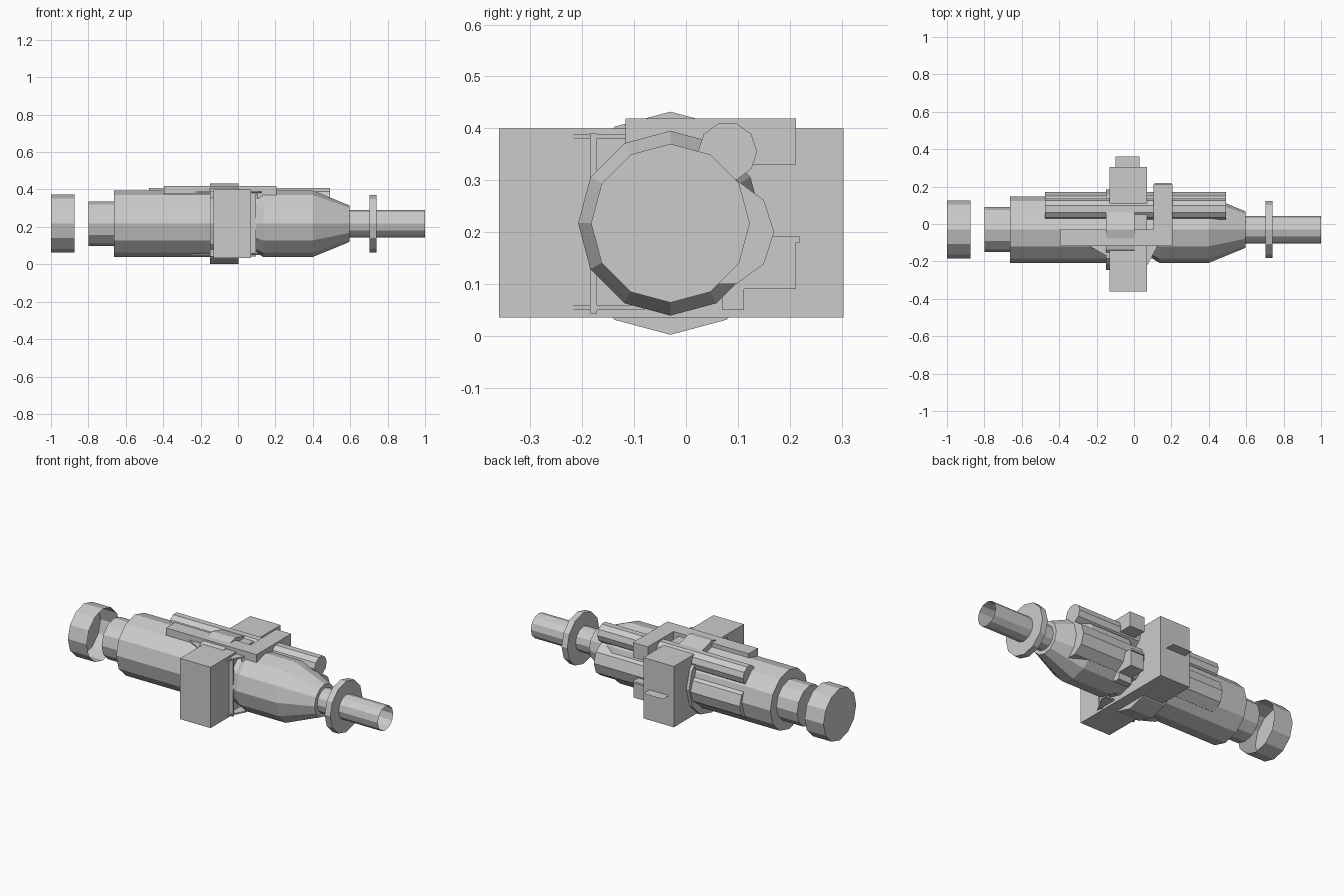
import bpy, bmesh, math

if "Cube" in bpy.data.objects:
    bpy.data.objects.remove(bpy.data.objects["Cube"])

CY, CZ = -0.03, 0.217   # main axis position


def make(name, verts, faces):
    me = bpy.data.meshes.new(name)
    me.from_pydata(verts, [], faces)
    bm = bmesh.new()
    bm.from_mesh(me)
    bmesh.ops.recalc_face_normals(bm, faces=bm.faces)
    bm.to_mesh(me)
    bm.free()
    ob = bpy.data.objects.new(name, me)
    bpy.context.collection.objects.link(ob)
    return ob


def lathe(name, profile, y=CY, z=CZ, n=12, start=True, end=True):
    """Faceted solid along x from (x, radius) pairs, with optional end caps."""
    verts, faces = [], []
    for x, r in profile:
        for i in range(n):
            a = 2 * math.pi * i / n
            verts.append((x, y + r * math.cos(a), z + r * math.sin(a)))
    for k in range(len(profile) - 1):
        for i in range(n):
            j = (i + 1) % n
            faces.append((k * n + i, k * n + j, k * n + n + j, k * n + n + i))
    if start:
        faces.append(tuple(range(n)))
    if end:
        faces.append(tuple(range(len(verts) - n, len(verts))))
    return make(name, verts, faces)


def prism(name, outline, z0, z1):
    """Extrude an xy outline between two heights."""
    n = len(outline)
    verts = [(x, y, z) for z in (z0, z1) for x, y in outline]
    faces = [tuple(range(n)), tuple(range(n, 2 * n))]
    faces += [(i, (i + 1) % n, n + (i + 1) % n, n + i) for i in range(n)]
    return make(name, verts, faces)


def box(name, x, y, z):
    return prism(name, [(x[0], y[0]), (x[1], y[0]), (x[1], y[1]), (x[0], y[1])], *z)


# Round parts along the main axis
lathe("end_cap", [(-1, 0.155), (-0.875, 0.155)], end=False)
lathe("rear_neck", [(-0.8, 0.12), (-0.66, 0.12)])
lathe("rear_body", [(-0.663, 0.178), (-0.12, 0.178)])
lathe("collar", [(-0.15, 0.215), (0.003, 0.215)])
lathe("front_body", [(0.06, 0.155), (0.1, 0.155), (0.135, 0.178),
                     (0.4, 0.178), (0.597, 0.097)])
lathe("nozzle_tube", [(0.59, 0.073), (1.0, 0.073)], end=False)
lathe("nozzle_flange", [(0.703, 0.153), (0.74, 0.153)])

# Side rods on the back
lathe("upper_rod", [(-0.475, 0.057), (0.493, 0.057)], 0.08, 0.355, 10)
lathe("lower_rod", [(-0.475, 0.105), (0.493, 0.105)], 0.065, 0.2, 10)

# Central cross block and its thin back fin
box("cross_block", (-0.132, 0.07), (-0.36, 0.304), (0.035, 0.4))
make("back_fin", [(-0.1, 0.3, 0.217), (0.03, 0.3, 0.217),
                  (0.03, 0.362, 0.217), (-0.1, 0.362, 0.217)], [(0, 1, 2, 3)])

# Top rail with crossbar and clamp blocks
box("top_rail", (-0.395, 0.2), (-0.117, -0.03), (0.375, 0.419))
box("top_crossbar", (0.105, 0.205), (-0.117, 0.212), (0.353, 0.419))
box("upper_clamp", (0.105, 0.205), (0.12, 0.212), (0.33, 0.36))
box("lower_clamp", (0.11, 0.2), (0.08, 0.212), (0.09, 0.182))
box("clamp_lip", (0.11, 0.2), (0.12, 0.22), (0.18, 0.191))
box("clamp_foot", (0.11, 0.2), (0.07, 0.112), (0.05, 0.09))

# Gussets and bracing plate beside the block
for label, z in (("lower", 0.05), ("upper", 0.38)):
    prism(label + "_rear_gusset",
          [(-0.245, -0.115), (-0.13, -0.18), (-0.13, -0.08), (-0.245, -0.08)], z, z + 0.008)
    prism(label + "_front_gusset",
          [(0.07, -0.222), (0.13, -0.11), (0.13, -0.08), (0.07, -0.08)], z, z + 0.008)
box("brace_plate", (-0.15, 0.095), (-0.185, -0.172), (0.043, 0.39))
